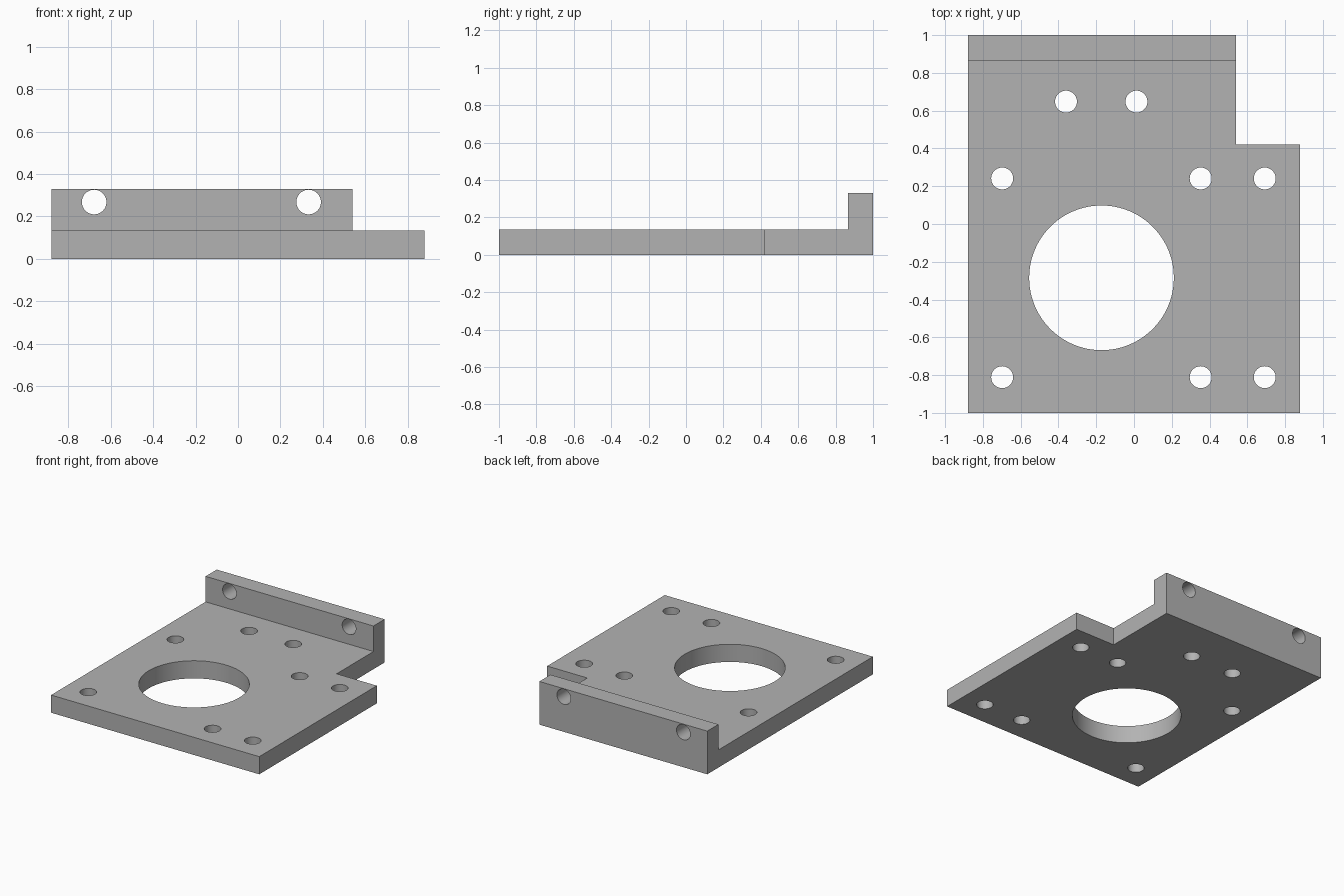
import bpy
import bmesh
from math import pi, radians
from mathutils import Matrix

cube = bpy.data.objects.get("Cube")
if cube:
    bpy.data.objects.remove(cube, do_unlink=True)

LEFT, RIGHT = -0.88, 0.88
PLATE_TOP, FLANGE_TOP, FLANGE_FRONT = 0.135, 0.33, 0.865
HOLE_RADIUS = 0.058

grey = bpy.data.materials.new("plain grey")
grey.use_nodes = True
colour = (0.45, 0.45, 0.45, 1)
grey.diffuse_color = colour
grey.node_tree.nodes["Principled BSDF"].inputs["Base Color"].default_value = colour


def make_object(name, bm):
    bmesh.ops.recalc_face_normals(bm, faces=bm.faces)
    mesh = bpy.data.meshes.new(name)
    bm.to_mesh(mesh)
    bm.free()
    mesh.materials.append(grey)
    obj = bpy.data.objects.new(name, mesh)
    bpy.context.collection.objects.link(obj)
    return obj


def add_drill(bm, centre, radius, length, axis="Z", sides=48):
    turn = Matrix.Rotation(pi / 2, 4, "X") if axis == "Y" else Matrix()
    bmesh.ops.create_cone(bm, cap_ends=True, segments=sides, radius1=radius,
                          radius2=radius, depth=length,
                          matrix=Matrix.Translation(centre) @ turn)


# Bracket: L-shaped side profile swept across the width
bm = bmesh.new()
profile = [(-1, 0), (1, 0), (1, FLANGE_TOP), (FLANGE_FRONT, FLANGE_TOP),
           (FLANGE_FRONT, PLATE_TOP), (-1, PLATE_TOP)]
side = bm.faces.new([bm.verts.new((LEFT, y, z)) for y, z in profile])
swept = bmesh.ops.extrude_face_region(bm, geom=[side])["geom"]
bmesh.ops.translate(bm, vec=(RIGHT - LEFT, 0, 0),
                    verts=[v for v in swept if isinstance(v, bmesh.types.BMVert)])
bracket = make_object("mounting_bracket", bm)

# Cutters: corner notch, large bore, plate holes and flange holes
bm = bmesh.new()
bmesh.ops.create_cube(bm, size=1, matrix=Matrix.Translation((1.04, 0.92, 0.2))
                      @ Matrix.Diagonal((1, 1, 1, 1)))
add_drill(bm, (-0.172, -0.285, 0), 0.383, 1, sides=96)
for x in (-0.36, 0.013):
    add_drill(bm, (x, 0.648, 0), HOLE_RADIUS, 1)
for x in (-0.698, 0.353, 0.692):
    for y in (0.241, -0.811):
        add_drill(bm, (x, y, 0), HOLE_RADIUS, 1)
for x in (-0.678, 0.333):
    add_drill(bm, (x, 0.93, 0.268), HOLE_RADIUS, 0.4, "Y")
cutter = make_object("hole_cutter", bm)
cutter.hide_render = True

# Cut, then drop the helper
cut = bracket.modifiers.new("holes", "BOOLEAN")
cut.operation = "DIFFERENCE"
cut.solver = "EXACT"
cut.object = cutter
for obj in bpy.context.selected_objects:
    obj.select_set(False)
bracket.select_set(True)
bpy.context.view_layer.objects.active = bracket
bpy.ops.object.modifier_apply(modifier=cut.name)
bpy.data.objects.remove(cutter, do_unlink=True)
bpy.ops.object.shade_smooth_by_angle(angle=radians(30))
